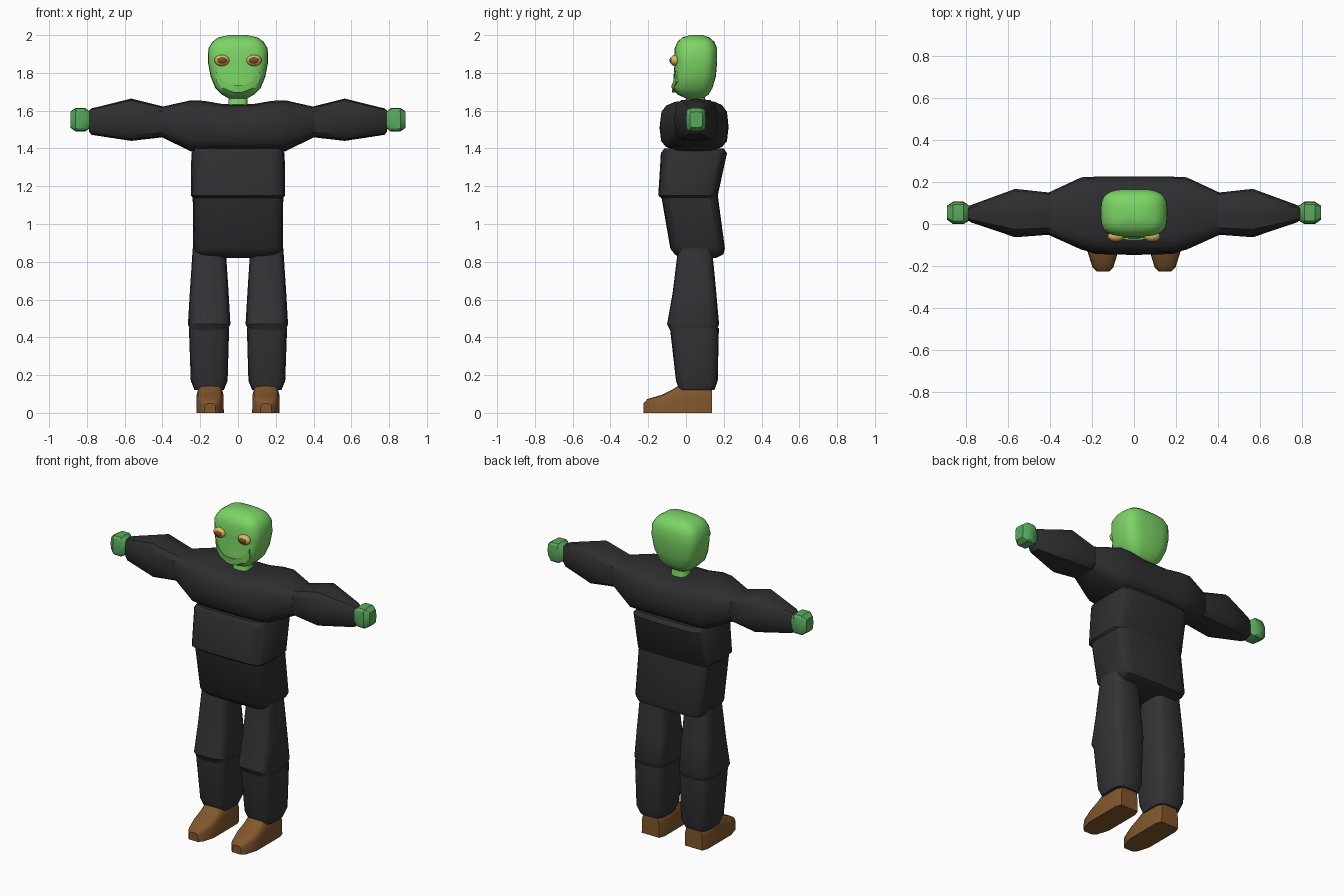
import bpy, bmesh, math

if "Cube" in bpy.data.objects:
    bpy.data.objects.remove(bpy.data.objects["Cube"])


def material(name, rgb):
    m = bpy.data.materials.new(name)
    m.diffuse_color = (*rgb, 1)
    m.use_nodes = True
    m.node_tree.nodes["Principled BSDF"].inputs["Base Color"].default_value = m.diffuse_color
    return m


HEAD = material("light green", (0.20, 0.66, 0.13))
HAND = material("mid green", (0.10, 0.40, 0.11))
SHIRT = material("black cloth", (0.028, 0.028, 0.030))
PANTS = material("dark grey cloth", (0.034, 0.034, 0.037))
SHOE = material("brown leather", (0.22, 0.095, 0.026))
EYE = material("yellow", (0.70, 0.50, 0.13))
PUPIL = material("dark brown", (0.20, 0.07, 0.02))


def finish(bm, name, mat, angle=35):
    bmesh.ops.recalc_face_normals(bm, faces=bm.faces)
    me = bpy.data.meshes.new(name)
    bm.to_mesh(me)
    bm.free()
    me.materials.append(mat)
    ob = bpy.data.objects.new(name, me)
    bpy.context.collection.objects.link(ob)
    bpy.ops.object.select_all(action='DESELECT')
    ob.select_set(True)
    bpy.context.view_layer.objects.active = ob
    bpy.ops.object.shade_smooth_by_angle(angle=math.radians(angle))
    return ob


def loft(name, mat, axis, rows, p=4, n=16, side=1):
    """Skin rounded-box sections; row = (t, a_min, a_max, b_min, b_max)."""
    bm = bmesh.new()
    rings = []
    for t, a0, a1, b0, b1 in rows:
        ring = []
        for i in range(n):
            w = 2 * math.pi * i / n
            c, s = math.cos(w), math.sin(w)
            a = (a0 + a1) / 2 + (a1 - a0) / 2 * math.copysign(abs(c) ** (2 / p), c)
            b = (b0 + b1) / 2 + (b1 - b0) / 2 * math.copysign(abs(s) ** (2 / p), s)
            x, y, z = {'x': (t, a, b), 'y': (a, t, b), 'z': (a, b, t)}[axis]
            ring.append(bm.verts.new((x * side, y, max(z, 0))))
        rings.append(ring)
    for r, q in zip(rings, rings[1:]):
        for i in range(n):
            j = (i + 1) % n
            bm.faces.new((r[i], r[j], q[j], q[i]))
    bm.faces.new(rings[0])
    bm.faces.new(rings[-1])
    return finish(bm, name, mat)


def ball(name, mat, loc, size):
    bm = bmesh.new()
    bmesh.ops.create_uvsphere(bm, u_segments=16, v_segments=10, radius=1)
    for v in bm.verts:
        v.co = [v.co[k] * size[k] + loc[k] for k in range(3)]
    return finish(bm, name, mat, 60)


# head and neck
loft("head", HEAD, 'z', [(z, -x, x, y0, y1) for z, x, y0, y1 in (
    (1.665, .05, .0, .09), (1.685, .085, -.045, .12), (1.72, .12, -.07, .14),
    (1.78, .145, -.066, .158), (1.86, .16, -.06, .165), (1.93, .157, -.06, .165),
    (1.965, .135, -.045, .15), (1.987, .105, -.02, .125), (2.0, .05, .02, .09))], 3.4, 24)
loft("neck", HEAD, 'z', [(1.60, -.07, .07, -.01, .11), (1.635, -.05, .05, 0, .1),
                         (1.70, -.05, .05, 0, .1)], 3, 12)

# raised jaw with a smiling upper edge
bm = bmesh.new()
rows = []
for i in range(11):
    x = -.115 + .023 * i
    k = (x / .115) ** 2
    y = -.077 + 1.6 * x * x
    rows.append([bm.verts.new((x, y + dy, z)) for dy, z in (
        (0, 1.735 + .075 * k ** 1.5), (.004, 1.695 + .06 * k),
        (.03, 1.695 + .06 * k), (.03, 1.735 + .075 * k ** 1.5))])
for r, q in zip(rows, rows[1:]):
    for i in range(4):
        j = (i + 1) % 4
        bm.faces.new((r[i], r[j], q[j], q[i]))
bm.faces.new(rows[0])
bm.faces.new(rows[-1])
finish(bm, "jaw", HEAD)

# chest with shoulders, then two overlapping torso blocks
half = [(.25, -.122, .222, 1.385, 1.655), (.405, -.052, .15, 1.46, 1.62)]
mid = [(.18, -.138, .225, 1.385, 1.652), (.08, -.14, .225, 1.385, 1.635)]
right = mid[::-1] + half
loft("chest", SHIRT, 'x', [(-r[0], *r[1:]) for r in right[::-1]] + right, 3.4)
loft("waist", SHIRT, 'z', [(1.13, -.23, .23, -.12, .15), (1.15, -.25, .25, -.147, .168),
                           (1.375, -.247, .247, -.133, .217), (1.40, -.23, .23, -.115, .20)], 6)
loft("tunic_skirt", SHIRT, 'z', [(.82, -.19, .19, -.03, .16), (.84, -.22, .22, -.06, .198),
                                 (.87, -.237, .237, -.083, .206),
                                 (1.16, -.24, .24, -.133, .167)], 6)

for s, tag in ((1, "left"), (-1, "right")):
    # arm and hand
    loft("arm_" + tag, SHIRT, 'x', [(.39, -.05, .148, 1.46, 1.62), (.565, -.063, .167, 1.44, 1.664),
                                    (.775, .008, .09, 1.472, 1.612),
                                    (.79, .018, .082, 1.49, 1.60)], 3.5, 12, s)
    loft("hand_" + tag, HAND, 'x', [(.78, .018, .085, 1.51, 1.59), (.81, 0, .106, 1.49, 1.615),
                                    (.86, 0, .106, 1.49, 1.615),
                                    (.888, .02, .088, 1.51, 1.595)], 4.5, 12, s)
    # leg and shoe
    loft("thigh_" + tag, PANTS, 'z', [(.43, .06, .25, -.08, .16), (.47, .04, .265, -.10, .175),
                                      (.64, .05, .255, -.07, .16),
                                      (.87, .065, .24, -.042, .138)], 4, 16, s)
    loft("shin_" + tag, PANTS, 'z', [(.12, .075, .23, -.035, .15), (.17, .055, .25, -.053, .168),
                                     (.45, .047, .26, -.085, .174)], 4, 16, s)
    loft("shoe_" + tag, SHOE, 'y', [(y, .148 - w, .148 + w, -h, h) for y, w, h in (
        (-.225, .03, .05), (-.205, .05, .073), (-.13, .073, .095), (-.07, .073, .125),
        (-.03, .073, .15), (.10, .073, .14), (.137, .06, .13))], 4.5, 16, s)
    # eye and pupil
    ball("eye_" + tag, EYE, (.085 * s, -.058, 1.866), (.04, .026, .03))
    ball("pupil_" + tag, PUPIL, (.084 * s, -.076, 1.866), (.026, .0115, .018))
